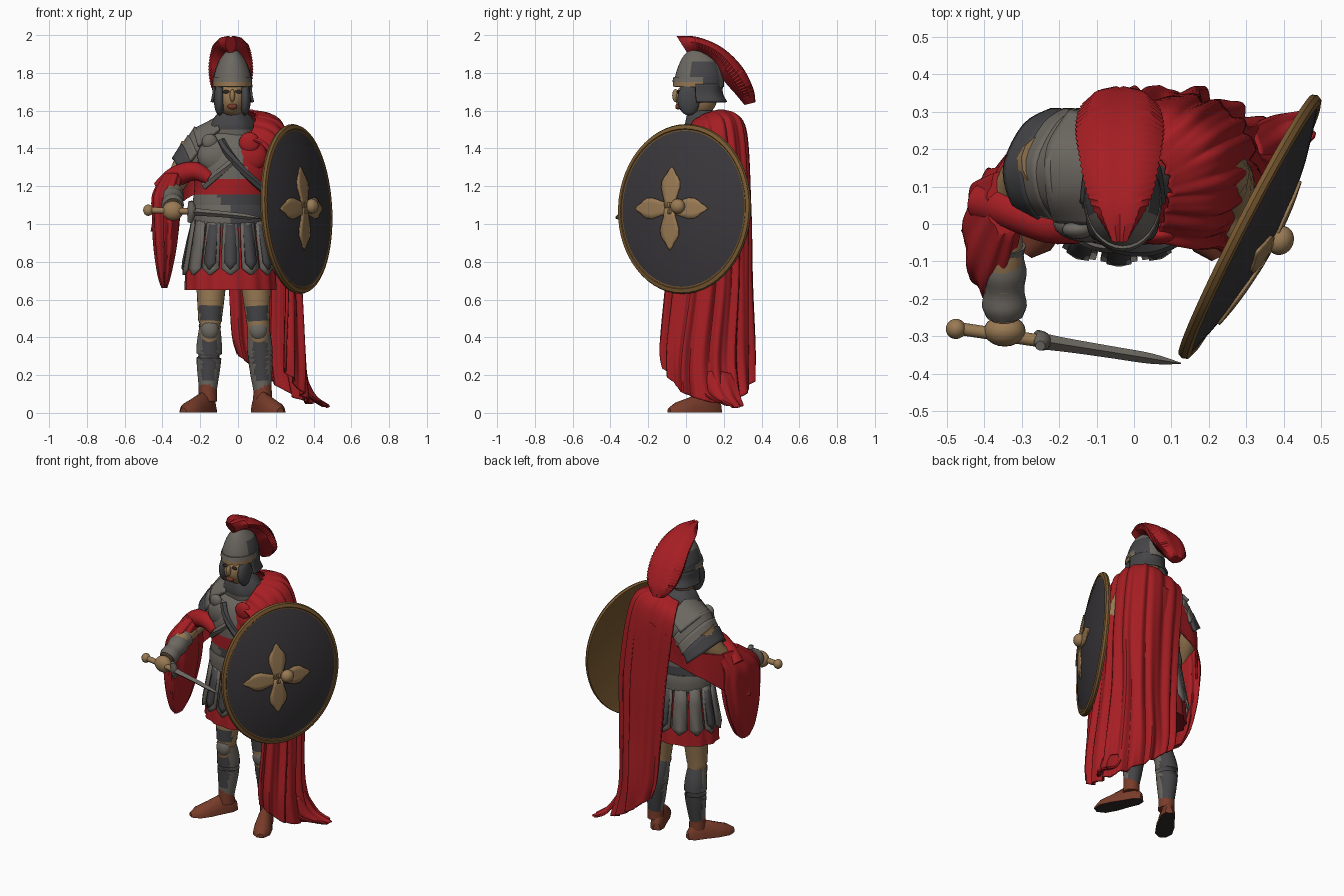
import bpy, bmesh, math
from math import sin, cos, pi
from mathutils import Vector, Matrix

if "Cube" in bpy.data.objects:
    bpy.data.objects.remove(bpy.data.objects["Cube"])


def material(name, r, g, b):
    m = bpy.data.materials.new(name)
    m.use_nodes = True
    m.diffuse_color = (r, g, b, 1)
    bsdf = next(n for n in m.node_tree.nodes if n.type == 'BSDF_PRINCIPLED')
    bsdf.inputs["Base Color"].default_value = (r, g, b, 1)
    bsdf.inputs["Roughness"].default_value = .8
    return m


red = material("red cloth", .38, .013, .017)
dark_red = material("dark red cloth", .2, .008, .01)
grey = material("worn steel", .15, .136, .118)
dark = material("dark steel", .06, .058, .062)
tan = material("tan skin and brass", .32, .195, .088)
leather = material("brown leather", .19, .045, .023)
face_dark = material("shield face", .042, .038, .042)
rim_brown = material("rim bronze", .19, .1, .03)
wood = material("shield back", .08, .05, .02)
sole = material("boot sole", .03, .024, .02)
parts = []


def build(name, verts, faces, mats, rule=None, thick=0):
    """Mesh object; rule(centre, normal) picks the material index of each face."""
    mats = mats if isinstance(mats, list) else [mats]
    me = bpy.data.meshes.new(name)
    me.from_pydata([tuple(v) for v in verts], [], faces)
    bm = bmesh.new()
    bm.from_mesh(me)
    bmesh.ops.recalc_face_normals(bm, faces=bm.faces)
    for f in bm.faces:
        f.material_index = rule(f.calc_center_median(), f.normal) if rule else 0
    bm.to_mesh(me)
    bm.free()
    for m in mats:
        me.materials.append(m)
    ob = bpy.data.objects.new(name, me)
    bpy.context.collection.objects.link(ob)
    if thick:
        mod = ob.modifiers.new("Thickness", 'SOLIDIFY')
        mod.thickness, mod.offset = thick, 0
    parts.append(ob)
    return ob


def skin(name, rings, mats, closed=True, **kw):
    """Bridge rows of points; closed rows get end caps."""
    n = len(rings[0])
    verts = [p for r in rings for p in r]
    faces = [(i * n + j, i * n + (j + 1) % n, (i + 1) * n + (j + 1) % n, (i + 1) * n + j)
             for i in range(len(rings) - 1) for j in range(n if closed else n - 1)]
    if closed:
        last = (len(rings) - 1) * n
        faces += [tuple(range(n)), tuple(range(last, last + n))]
    return build(name, verts, faces, mats, **kw)


def spline(pts, t):
    n = len(pts) - 1
    f = min(max(t, 0) * n, n - 1e-6)
    i = int(f)
    f -= i
    a, b, c, d = [Vector(pts[max(0, min(n, k))]) for k in (i - 1, i, i + 1, i + 2)]
    return b + (c - a) * f / 2 + (a - b * 2.5 + c * 2 - d / 2) * f * f + ((b - c) * 1.5 + (d - a) / 2) * f ** 3


def loft(name, rings, mats, seg=32, steps=24, folds=0, amp=0, **kw):
    """Horizontal ellipses (x, y, z, rx, ry), splined upward, with optional folds."""
    out = []
    for k in range(steps + 1):
        x, y, z, rx, ry = spline(rings, k / steps)
        row = []
        for j in range(seg):
            a = 2 * pi * j / seg
            s = 1 + amp * sin(folds * a + z * 5)
            row.append((x + rx * s * cos(a), y + ry * s * sin(a), z))
        out.append(row)
    return skin(name, out, mats, **kw)


def tube(name, path, radii, mats, seg=14, steps=16, **kw):
    rings = []
    for k in range(steps + 1):
        t = k / steps
        p, q = spline(path, t), spline(path, t + .02) - spline(path, t - .02)
        rot = q.to_track_quat('Z', 'Y')
        r = max(.002, spline([(v, 0, 0) for v in radii], t).x)
        rings.append([p + rot @ Vector((r * cos(2 * pi * j / seg), r * sin(2 * pi * j / seg), 0)) for j in range(seg)])
    return skin(name, rings, mats, **kw)


def ball(name, loc, size, mats, **kw):
    x, y, z = loc
    a, b, c = size
    rows = [(x, y, z - c * cos(pi * k / 12), a * max(.02, sin(pi * k / 12)), b * max(.02, sin(pi * k / 12))) for k in range(13)]
    return loft(name, rows, mats, seg=20, steps=12, **kw)


def sheet(name, rows, mats, nu=80, nv=24, folds=0, amp=0, axis=(.05, .1), thick=.012):
    """Cloth through splined rows, pushed in and out from an upright axis."""
    grid = []
    for k in range(nv + 1):
        v = k / nv
        row = []
        for j in range(nu + 1):
            u = j / nu
            p = spline([spline(r, u) for r in rows], v)
            out = Vector((p.x - axis[0], p.y - axis[1], 0)).normalized()
            wave = sin(2 * pi * folds * u + 1.5 * v) + .5 * sin(3.3 * pi * folds * u - 2 * v)
            row.append(p + out * amp * wave * (.35 + .65 * v))
        grid.append(row)
    return skin(name, grid, mats, closed=False, thick=thick)


# Legs, greaves and boots
for side, hip, ankle, heel, toe in (
        ("right", (-.14, .11, .75), (-.16, .11, .1), (-.13, .17, 0), (-.29, -.08, 0)),
        ("left", (.09, .11, .75), (.13, .13, .1), (.09, .18, 0), (.225, -.09, 0))):
    hip, ankle, heel, toe = map(Vector, (hip, ankle, heel, toe))
    knee = hip.lerp(ankle, .45) + Vector((0, -.015, 0))
    tube(side + "_thigh", [hip, knee, hip.lerp(ankle, .6)], [.085, .06, .055], [tan, dark], seg=24,
         rule=lambda c, n: int(.49 < c.z < .57 and n.y < -.5))
    calf = knee.lerp(ankle, .4) + Vector((0, .02, 0))
    tube(side + "_greave", [knee, calf, ankle], [.056, .068, .045], [grey, dark], seg=24,
         rule=lambda c, n: int((.16 < c.z < .4 and n.y < -.8) or n.y > .3))
    ball(side + "_knee_guard", knee + Vector((0, -.03, -.02)), (.048, .036, .055), grey)
    tube(side + "_ankle_cuff", [ankle + Vector((0, 0, .05)), ankle - Vector((0, 0, .04))], [.048, .05], leather)
    d = (toe - heel).normalized()
    lat = Vector((-d.y, d.x, 0))
    rings = []
    for t, w, h in ((0, .022, .05), (.12, .042, .1), (.35, .046, .11), (.6, .055, .08), (.85, .052, .055), (1, .02, .025)):
        rings.append([heel.lerp(toe, t) + lat * w * cos(pi * j / 10) + Vector((0, 0, h * sin(pi * j / 10) + .002)) for j in range(11)])
    skin(side + "_boot", rings, [leather, sole], rule=lambda c, n: int(n.z < -.8))


# Tunic skirt and hanging armour strips with dark panels
def strip(name, angle, half, lift, top, bottom, mat):
    rows = []
    for z, rad, k in ((top, .2, .9), (.92, .22, 1), (bottom + .035, .247, 1), (bottom, .252, .1)):
        angles = [angle + half * k * s for s in (-1, 0, 1)]
        rows.append([(-.04 + (rad + lift) * cos(a), .1 + (rad + lift - .05) * sin(a), z) for a in angles])
    skin(name, rows, mat, closed=False, thick=.012)


loft("tunic_skirt", [(-.04, .1, .65, .24, .175), (-.04, .1, .8, .23, .165), (-.04, .1, 1, .19, .145)],
     [red, dark_red], seg=96, folds=14, amp=.025, rule=lambda c, n: int(n.z < -.5))
count = 14
for i in range(count):
    angle = 2 * pi * (i + .5) / count
    strip("skirt_strip", angle, .2, 0, 1.04, .73, grey)
    if (sin(angle) < 0 and cos(angle) > -.2) or i % 3 == 0:
        strip("skirt_panel", angle, .13, .006, 1.0, .76, dark)
loft("belt", [(-.04, .1, 1.0, .207, .162), (-.04, .1, 1.06, .21, .165), (-.04, .1, 1.1, .205, .16)], [grey, dark], steps=6,
     rule=lambda c, n: int(c.x > -.06 and c.y < .1))

# Torso, with red cloth across the lower chest and left breast
def torso_colour(c, n):
    if c.z < 1.16:
        return 2 if c.x > -.1 or c.y > .2 else 0
    if c.y > .2:
        return 0
    return int(c.x > .04 or c.z < 1.24)


loft("torso", [(-.04, .1, .98, .19, .15), (-.04, .1, 1.1, .2, .155), (-.03, .1, 1.21, .2, .16),
               (-.03, .11, 1.32, .22, .17), (-.03, .13, 1.42, .22, .165), (-.03, .14, 1.5, .15, .12),
               (-.03, .12, 1.56, .07, .08)], [grey, red, dark], seg=48, steps=40, rule=torso_colour)
for sx in (-1, 1):
    ball("breast_plate", (-.03 + sx * .085, .0, 1.36), (.1, .05, .09), grey if sx < 0 else red)
tube("chest_strap", [(-.09, -.02, 1.44), (-.04, -.058, 1.36), (.05, -.062, 1.26), (.15, -.02, 1.17)], [.022, .022], dark, seg=6)
tube("cross_strap", [(-.03, -.055, 1.33), (-.1, -.05, 1.27), (-.18, -.01, 1.2)], [.022, .022], grey, seg=6)
ball("grey_clasp", (-.15, -.015, 1.435), (.042, .025, .042), grey)
ball("red_clasp", (.06, -.03, 1.43), (.055, .025, .055), red)
loft("neck_scarf", [(-.03, .12, 1.47, .13, .12), (-.03, .11, 1.52, .125, .115), (-.03, .1, 1.57, .095, .095),
                    (-.03, .09, 1.6, .06, .07)], [grey, dark], folds=5, amp=.04, rule=lambda c, n: int(c.z > 1.5))

# Right arm, shoulder armour and bracer
tube("right_upper_arm", [(-.23, .16, 1.4), (-.3, .12, 1.27), (-.35, .03, 1.18)], [.08, .062, .05], tan)
tube("right_forearm", [(-.36, .03, 1.18), (-.35, -.1, 1.15), (-.345, -.25, 1.09)], [.055, .055, .042], tan)
tube("right_bracer", [(-.35, -.06, 1.16), (-.345, -.245, 1.09)], [.062, .055, .062, .054, .06, .05], grey)
for k in range(3):
    x, drop = -.2 - .035 * k, .045 * k
    sheet("shoulder_plate", [[(x + .02, .02, 1.42 - drop), (x - .01, .07, 1.49 - drop), (x - .02, .17, 1.51 - drop),
                              (x + .03, .26, 1.45 - drop), (x + .08, .3, 1.38 - drop)],
                             [(x - .03, .03, 1.36 - drop), (x - .06, .08, 1.42 - drop), (x - .07, .16, 1.43 - drop),
                              (x - .02, .26, 1.38 - drop), (x + .05, .3, 1.32 - drop)]],
          dark if k == 2 else grey, nu=16, nv=4, thick=.02)
sheet("collar_plate", [[(-.1, .0, 1.5), (-.1, .1, 1.56), (-.1, .2, 1.55), (-.08, .28, 1.48)],
                       [(-.21, .01, 1.41), (-.23, .08, 1.48), (-.23, .2, 1.49), (-.17, .3, 1.42)]], grey, nu=16, nv=6, thick=.02)
ball("right_fist", (-.345, -.285, 1.07), (.056, .042, .052), tan)

# Left arm behind the shield
tube("left_arm", [(.17, .15, 1.42), (.25, .13, 1.25), (.27, .06, 1.12), (.29, -.02, 1.08)], [.08, .065, .055, .045], tan)

# Sword
tube("sword_grip", [(-.46, -.28, 1.073), (-.25, -.312, 1.067)], [.017, .017], tan)
ball("sword_pommel", (-.475, -.28, 1.073), (.027, .027, .03), tan)
tube("sword_guard", [(-.25, -.325, 1.12), (-.245, -.312, 1.066), (-.255, -.295, 1.01)], [.013, .024, .013], grey)
tube("sword_blade", [(-.25, -.312, 1.066), (-.06, -.342, 1.05), (.125, -.372, 1.03)], [.022, .018, .016, .014, .002], grey, seg=4)

# Head and helmet
ball("head", (-.03, .055, 1.665), (.08, .11, .1), tan)
ball("nose", (-.03, -.055, 1.68), (.014, .018, .034), tan)
ball("mouth", (-.03, -.043, 1.622), (.026, .014, .016), leather)
for sx in (-1, 1):
    ball("eye", (-.03 + sx * .033, -.041, 1.7), (.019, .008, .009), sole)
    ball("cheek_guard", (-.03 + sx * .068, .015, 1.66), (.03, .06, .085), dark)
loft("helmet", [(-.03, .07, 1.725, .1, .13), (-.03, .07, 1.78, .1, .128), (-.03, .07, 1.85, .078, .105),
                (-.03, .06, 1.9, .045, .065), (-.03, .05, 1.935, .008, .01)], [grey, dark],
     rule=lambda c, n: int(abs(n.x) > .6 and c.y > .03 and c.z < 1.86))
loft("helmet_band", [(-.03, .065, 1.728, .102, .134), (-.03, .065, 1.752, .104, .134)], [tan, dark], steps=2,
     rule=lambda c, n: int(c.y > .1))
loft("helmet_brow", [(-.03, .063, 1.752, .105, .136), (-.03, .066, 1.778, .102, .132)], [grey, dark], steps=2,
     rule=lambda c, n: int(c.y > .1))
nape = [(-.13, .05), (-.11, .15), (-.03, .19), (.05, .15), (.07, .05)]
sheet("neck_guard", [[(x, y, 1.74) for x, y in nape], [(x, y, 1.69) for x, y in nape],
                     [(-.03 + (x + .03) * 1.1, y * 1.12, 1.645) for x, y in nape]], dark, nu=20, nv=8)

# Bristle crest: base point, then half width and outer point along the arc
crest = [((0, .01, 1.9), (.03, -.05, 1.995)), ((0, .08, 1.9), (.085, .06, 1.99)), ((0, .15, 1.85), (.11, .19, 1.935)),
         ((0, .2, 1.76), (.12, .295, 1.835)), ((0, .26, 1.69), (.1, .355, 1.72)), ((0, .31, 1.63), (.04, .368, 1.645))]
rings = []
for k in range(65):
    base, tip = (spline([c[e] for c in crest], k / 64) for e in (0, 1))
    w = tip.x * (1 if k % 2 else .95)
    mid = Vector((0, tip.y, tip.z)) - base
    rings.append([base + mid * f + Vector((-.038 + w * s, 0, 0)) for s, f in
                  ((-.25, 0), (-.9, .35), (-1, .65), (-.7, .93), (-.25, 1), (0, .93), (.25, 1), (.7, .93), (1, .65), (.9, .35), (.25, 0))])
skin("helmet_crest", rings, red)

# Cape over the left shoulder and down the back
cape = [[(.06, -.04, 1.45), (.09, .05, 1.55), (.09, .13, 1.59), (.04, .2, 1.6), (-.09, .2, 1.56)],
        [(.16, -.06, 1.38), (.23, .05, 1.47), (.23, .2, 1.52), (.12, .3, 1.52), (-.12, .3, 1.47)],
        [(.22, -.06, 1.1), (.29, .08, 1.1), (.3, .23, 1.1), (.17, .33, 1.1), (-.08, .32, 1.1)],
        [(.25, -.1, .7), (.32, .05, .7), (.3, .23, .7), (.18, .33, .7), (-.05, .33, .7)],
        [(.24, -.13, .36), (.34, .0, .3), (.32, .2, .28), (.18, .34, .35), (-.03, .34, .42)],
        [(.24, -.12, .24), (.34, .0, .1), (.37, .23, .05), (.2, .34, .15), (.0, .35, .31)]]
sheet("cape", cape, red, nu=130, nv=48, folds=9, amp=.013)
sheet("cape_corner", [[(.33, .06, .2), (.34, .15, .22), (.31, .26, .2)], [(.36, .1, .1), (.4, .19, .1), (.38, .29, .08)],
                      [(.44, .19, .05), (.48, .26, .03), (.45, .3, .04)]], red, nu=30, nv=12, folds=3, amp=.01)

# Cloth passing round the back to the right arm, and its hanging fold
sheet("back_sash", [[(.12, .31, 1.47), (-.1, .31, 1.38), (-.25, .26, 1.3), (-.37, .12, 1.26), (-.41, -.02, 1.22)],
                    [(.12, .32, 1.28), (-.1, .3, 1.21), (-.27, .24, 1.13), (-.39, .12, 1.02), (-.45, -.02, .96)]],
      red, nu=40, nv=30, folds=2, amp=.008)
loft("arm_drape", [(-.39, -.06, .66, .014, .04), (-.39, -.05, .73, .035, .1), (-.385, -.04, .88, .06, .15),
                   (-.38, -.03, 1.04, .072, .17), (-.38, -.01, 1.16, .07, .15), (-.34, .06, 1.27, .05, .09)],
     red, seg=72, folds=9, amp=.06)
tube("sleeve_roll", [(-.15, -.02, 1.24), (-.23, .0, 1.28), (-.33, .04, 1.25), (-.41, .06, 1.18)], [.035, .05, .055, .05], red)

# Shield in its own frame: x across, y up, z outward
frame = Matrix.Translation((.318, -.012, 1.08)) @ Matrix((
    (.457, 0, .889, 0), (.889, 0, -.457, 0), (0, 1, 0, 0), (0, 0, 0, 1))) @ Matrix.Rotation(math.radians(-3), 4, 'X')


def dome(a, b):
    return .068 * (1 - (a / .39) ** 2 - (b / .445) ** 2) - .005


def oval(r, lift):
    pts = [(.39 * r * cos(2 * pi * j / 56), .445 * r * sin(2 * pi * j / 56)) for j in range(56)]
    return [Vector((a, b, dome(a, b) + lift)) for a, b in pts]


steps = [.02, .2, .4, .6, .8, .93, 1]
shield = [skin("shield", [oval(r, -.014) for r in steps] + [oval(r, 0) for r in reversed(steps)],
               [face_dark, wood], rule=lambda c, n: int(n.z < 0))]
shield.append(skin("shield_rim", [oval(.945, .002), oval(.955, .008), oval(1, .008), oval(1.012, -.004), oval(1, -.018), oval(.95, -.018)], rim_brown))
for k in range(4):
    turn = Matrix.Rotation(k * pi / 2, 2)
    rows = []
    for t, half in ((0, .03), (.2, .035), (.35, .046), (.5, .056), (.65, .054), (.75, .042), (.82, .028), (.92, .016), (1, .002)):
        row = [turn @ Vector((.22 * t, half * s)) for s in (-1, -.5, 0, .5, 1)]
        rows.append([(p.x - .05, p.y, dome(p.x - .05, p.y) + .004) for p in row])
    shield.append(skin("emblem_petal", rows, tan, closed=False, thick=.008))
shield.append(ball("shield_boss", (.005, .01, .08), (.04, .04, .035), tan))
shield.append(tube("shield_strap", [(-.1, 0, .03), (0, 0, -.04), (.1, 0, .03)], [.014, .014], leather))
for ob in shield:
    ob.matrix_world = frame

# Smooth shading with sharp edges kept
bpy.ops.object.select_all(action='DESELECT')
for ob in parts:
    ob.select_set(True)
bpy.context.view_layer.objects.active = parts[0]
bpy.ops.object.shade_smooth_by_angle(angle=math.radians(38))
